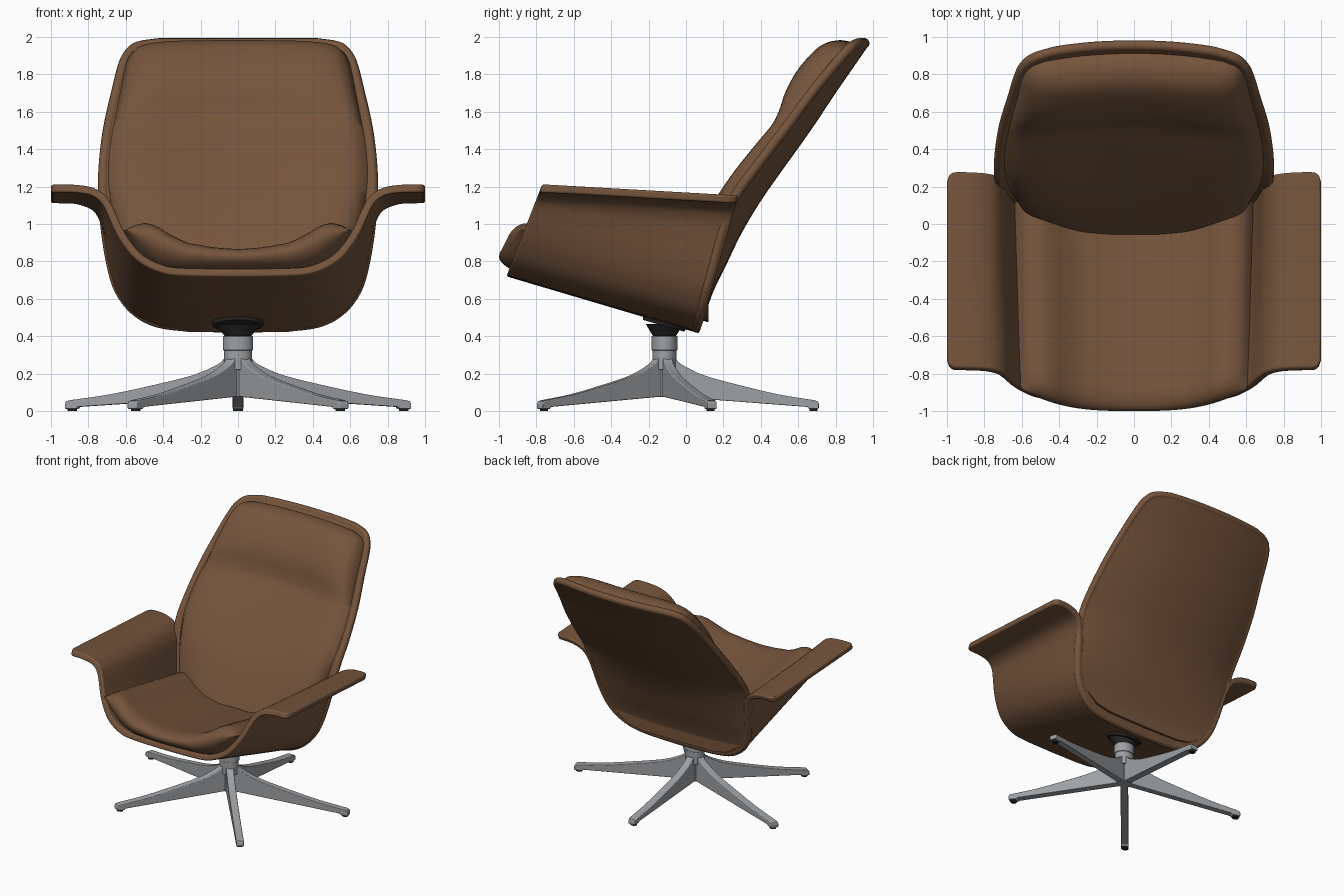
import bpy, bmesh, math
from mathutils import Vector, Matrix

if "Cube" in bpy.data.objects:
    bpy.data.objects.remove(bpy.data.objects["Cube"])


def material(name, rgb):
    m = bpy.data.materials.new(name)
    m.diffuse_color = (*rgb, 1)
    m.use_nodes = True
    m.node_tree.nodes["Principled BSDF"].inputs["Base Color"].default_value = m.diffuse_color
    return m


BROWN = material("brown leather", (0.18, 0.09, 0.045))
METAL = material("grey metal", (0.34, 0.355, 0.37))
BLACK = material("black rubber", (0.02, 0.02, 0.022))


def lerp(table, x):
    for a, b in zip(table, table[1:]):
        if x <= b[0]:
            f = max(0, (x - a[0]) / (b[0] - a[0]))
            return a[1] + (b[1] - a[1]) * f
    return table[-1][1]


def spline(pts, k):
    """Catmull-Rom curve through pts, k steps per span."""
    out = []
    P = [Vector(p) for p in pts]
    P = [2 * P[0] - P[1]] + P + [2 * P[-1] - P[-2]]
    for a, b, c, d in zip(P, P[1:], P[2:], P[3:]):
        for s in range(k):
            t = s / k
            out.append(0.5 * (2 * b + (c - a) * t + (2 * a - 5 * b + 4 * c - d) * t * t
                              + (3 * b - a - 3 * c + d) * t ** 3))
    return out + [P[-2]]


def finish(name, bm, mat, bevel=0, angle=40):
    bmesh.ops.recalc_face_normals(bm, faces=bm.faces)
    me = bpy.data.meshes.new(name)
    bm.to_mesh(me)
    bm.free()
    me.materials.append(mat)
    me.shade_smooth()
    me.set_sharp_from_angle(angle=math.radians(angle))
    ob = bpy.data.objects.new(name, me)
    bpy.context.collection.objects.link(ob)
    if bevel:
        b = ob.modifiers.new("soft edges", 'BEVEL')
        b.width, b.segments, b.angle_limit = bevel, 3, math.radians(50)
    return ob


def slab(name, back, front, nu, nv, bevel=0):
    """Closed solid between two grids of points f(i, j)."""
    bm = bmesh.new()
    A, B = [[[bm.verts.new(f(i, j)) for j in range(nv)] for i in range(nu)] for f in (back, front)]
    for i in range(nu - 1):
        for j in range(nv - 1):
            bm.faces.new((A[i][j], A[i + 1][j], A[i + 1][j + 1], A[i][j + 1]))
            bm.faces.new((B[i][j], B[i][j + 1], B[i + 1][j + 1], B[i + 1][j]))
    ring = ([(i, 0) for i in range(nu)] + [(nu - 1, j) for j in range(1, nv)]
            + [(i, nv - 1) for i in range(nu - 2, -1, -1)] + [(0, j) for j in range(nv - 2, 0, -1)])
    for (a, b), (c, d) in zip(ring, ring[1:] + ring[:1]):
        bm.faces.new((A[a][b], A[c][d], B[c][d], B[a][b]))
    bmesh.ops.remove_doubles(bm, verts=bm.verts, dist=0.0005)
    return finish(name, bm, BROWN, bevel)


# Seat shell with flared arms: loft from the front section to the back section
def section(pts):
    half = spline(pts, 4)
    return [Vector((-p.x, p.y)) for p in half[:0:-1]] + half


fs = section([(0, .72), (.3, .725), (.42, .745), (.53, .80), (.605, .88), (.66, .97),
              (.70, 1.06), (.735, 1.12), (.79, 1.155), (.87, 1.168), (.95, 1.17), (1, 1.17)])
bs = section([(0, .415), (.3, .425), (.45, .455), (.57, .52), (.65, .63), (.69, .76),
              (.715, .90), (.735, 1.0), (.775, 1.07), (.86, 1.105), (.95, 1.11), (1, 1.11)])
NV = 9


def offset(sec, i, d):
    t = (sec[min(i + 1, len(sec) - 1)] - sec[max(i - 1, 0)]).normalized()
    return sec[i] + Vector((-t.y, t.x)) * d


def shell(d):
    def f(i, j):
        a, b = offset(fs, i, d), offset(bs, i, d)
        c = max(0, (abs(fs[i].x) - .95) / .05)
        r = .05 * (1 - math.sqrt(max(0, 1 - c * c)))     # rounded arm corners
        t = r + (1 - 2 * r) * j / (NV - 1)
        A = Vector((a.x, -.96 + (a.y - .72) * .388, a.y))
        B = Vector((b.x, .07 + (b.y - .415) * .285, b.y))
        return A.lerp(B, t)
    return f


slab("seat_shell", shell(0), shell(.042), len(fs), NV, .013)

# Backrest: rows of (height, half width, thickness) on a leaning, curved surface
LEAN = [(.42, .07), (.65, .15), (.85, .25), (1, .32), (1.2, .45), (1.43, .62), (1.7, .80), (1.96, .98)]
CURL = [(.45, 0), (.63, .02), (.76, .05), (.95, .09), (1.13, .13), (1.7, .13), (1.96, .11)]
NU = 33


def rows(table):
    return spline([(lerp(LEAN, z), z, w, lerp(CURL, z), d) for z, w, d in table], 4)


def back_point(R, i, u, d):
    a, b = R[max(i - 1, 0)], R[min(i + 1, len(R) - 1)]
    t = Vector((b[0] - a[0], b[1] - a[1])).normalized()
    y, z, w, k, _ = R[i]
    x = w * u
    return Vector((x, y - k * (abs(x) / .74) ** 2.2 - t.y * d, z + t.x * d))


panel = rows([(.44, .25, 0), (.465, .43, 0), (.53, .55, 0), (.64, .635, 0), (.77, .675, 0), (.95, .705, 0),
              (1.13, .72, 0), (1.3, .717, 0), (1.5, .693, 0), (1.7, .648, 0), (1.84, .612, 0),
              (1.9, .58, 0), (1.935, .53, 0), (1.952, .42, 0)])


def across(j):
    return 2 * j / (NU - 1) - 1


slab("back_shell", lambda i, j: back_point(panel, i, across(j), 0),
     lambda i, j: back_point(panel, i, across(j), .05), len(panel), NU)

# Piping around the back shell
n = len(panel)
loop = ([back_point(panel, i, -1, .025) for i in range(n)]
        + [back_point(panel, n - 1, across(j), .025) for j in range(1, NU - 1)]
        + [back_point(panel, i, 1, .025) for i in range(n - 1, -1, -1)]
        + [back_point(panel, 0, across(j), .025) for j in range(NU - 2, 0, -1)])
cu = bpy.data.curves.new("back_piping", 'CURVE')
cu.dimensions, cu.bevel_depth, cu.bevel_resolution = '3D', .028, 3
sp = cu.splines.new('POLY')
sp.points.add(len(loop) - 1)
for p, q in zip(sp.points, loop):
    p.co = (*q, 1)
sp.use_cyclic_u = True
cu.materials.append(BROWN)
bpy.context.collection.objects.link(bpy.data.objects.new("back_piping", cu))

# Back cushion with a head pillow bulge
pad = rows([(.63, .56, .22), (.8, .63, .215), (.98, .665, .20), (1.16, .69, .18), (1.32, .69, .17),
            (1.45, .675, .16), (1.52, .66, .175), (1.6, .645, .21), (1.7, .625, .225), (1.8, .605, .215),
            (1.86, .585, .19), (1.9, .55, .145), (1.92, .48, .10)])


def pad_front(i, j):
    u = abs(across(j))
    e = .5 * (1 - u ** 4) + .5 * math.sqrt(max(0, 1 - u ** 12))
    return back_point(pad, i, across(j), .05 + (pad[i][4] - .05) * e)


slab("back_cushion", lambda i, j: back_point(pad, i, across(j), .04), pad_front, len(pad), NU)

# Seat cushion: dished, with raised sides and a rounded front
TOP = [(0, .885), (.2, .893), (.45, .92), (.6, .965), (.72, 1.015), (.82, 1.035), (.93, 1.03), (1, 1.0)]
BOT = [(0, .765), (.5, .768), (.7, .79), (.88, .86), (1, .94)]
NS = 24


def seat(sign):
    def f(i, j):
        u = math.sin(across(j) * math.pi / 2) * .35 + across(j) * .65
        a = abs(u)
        v = (i / (NS - 1)) ** 1.8
        y0 = -1 + .12 * a ** 3
        y = y0 + (.12 - y0) * v
        top, bot = lerp(TOP, a) - .2 * v, lerp(BOT, a) - .29 * v
        e = 1 - min(1, (y - y0) / .13)
        r = math.sqrt(max(0, 1 - a ** 10)) * math.sqrt(max(0, 1 - e * e))
        return Vector((u * (.605 + .04 * v), y, (top + bot) / 2 + sign * r * (top - bot) / 2))
    return f


slab("seat_cushion", seat(-1), seat(1), NS, NU)

# Swivel base, slightly stretched sideways
CY = -.115
STRETCH = Matrix.Translation((0, CY, 0)) @ Matrix.Diagonal((1.17, 1, 1, 1))


def turned(name, r1, r2, z1, z2, mat, tilt=0):
    bm = bmesh.new()
    bmesh.ops.create_cone(bm, cap_ends=True, segments=40, radius1=r1, radius2=r2, depth=z2 - z1)
    bm.transform(STRETCH @ Matrix.Translation((0, 0, (z1 + z2) / 2)) @ Matrix.Rotation(tilt, 4, 'X'))
    return finish(name, bm, mat, .003)


turned("mount_plate", .115, .125, .455, .49, BLACK, math.radians(-16))
turned("mount_cone", .055, .10, .39, .465, BLACK)
turned("column_top", .069, .069, .325, .40, METAL)
turned("column_collar", .064, .064, .22, .327, METAL)
turned("hub", .05, .05, .075, .25, METAL)

# Five star legs with rubber feet
upper = spline([(0, .30), (.05, .29), (.09, .25), (.215, .19), (.415, .135), (.615, .088), (.80, .058)], 4)
outline = [tuple(p) for p in upper] + [(.818, .053), (.825, .04), (.825, .012), (.77, .012), (.765, .022), (0, .08)]
for k in range(5):
    turn = STRETCH @ Matrix.Rotation(math.radians(90 + 72 * k), 4, 'Z')
    bm = bmesh.new()
    face = bm.faces.new([bm.verts.new((r, -.026, z)) for r, z in outline])
    ext = bmesh.ops.extrude_face_region(bm, geom=[face])
    for g in ext["geom"]:
        if isinstance(g, bmesh.types.BMVert):
            g.co.y = .026
    bm.transform(turn)
    finish(f"leg_{k + 1}", bm, METAL, .005, 30)
    bm = bmesh.new()
    bmesh.ops.create_cone(bm, cap_ends=True, segments=20, radius1=.022, radius2=.022, depth=.016)
    bm.transform(turn @ Matrix.Translation((.796, 0, .008)))
    finish(f"foot_{k + 1}", bm, BLACK)
